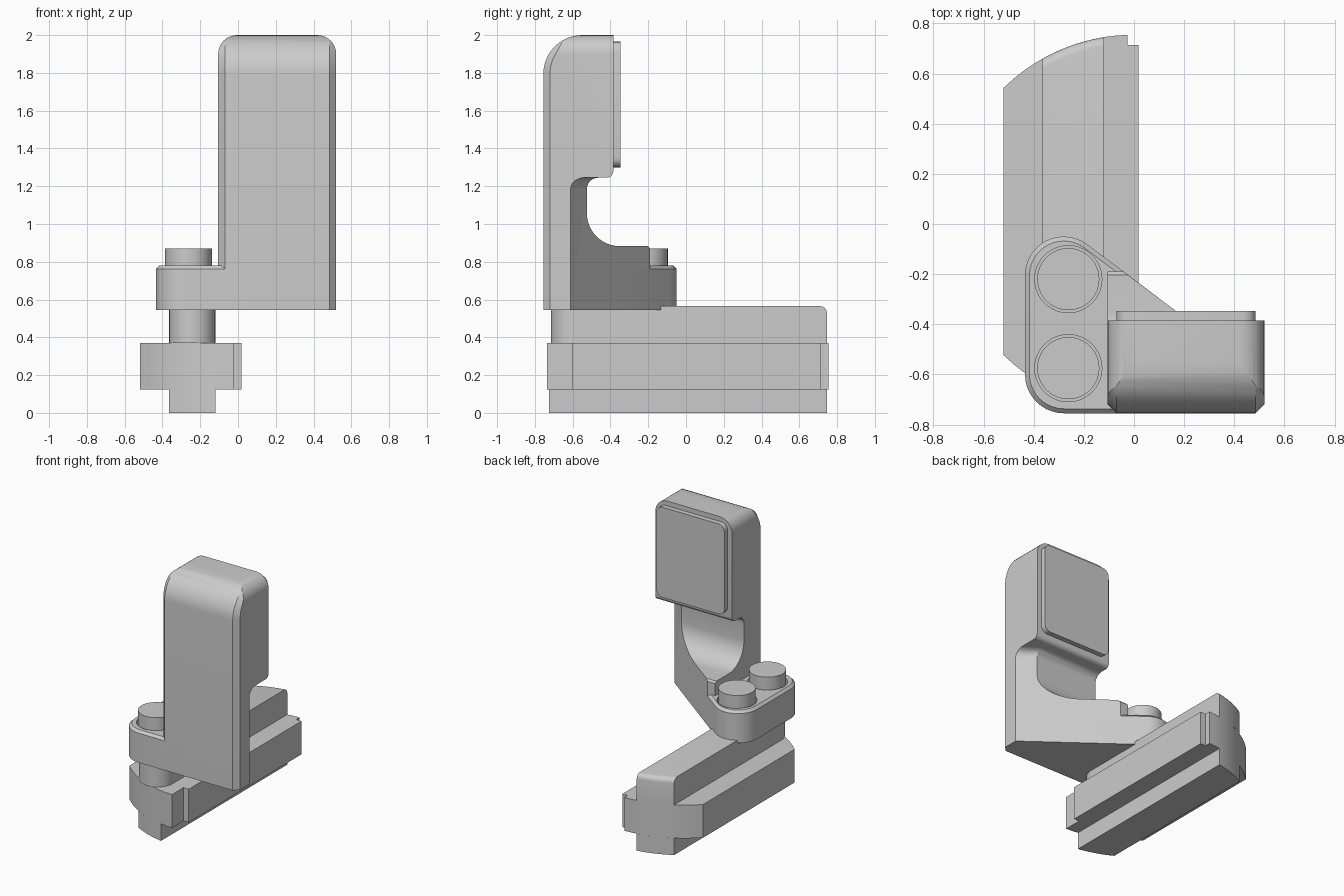
import bpy, bmesh
from math import sin, cos, radians, sqrt, atan2
from mathutils import Vector

if "Cube" in bpy.data.objects:
    bpy.data.objects.remove(bpy.data.objects["Cube"])


def arc(cx, cy, r, a0, a1, n=10):
    return [(cx + r * cos(radians(a0 + (a1 - a0) * i / n)),
             cy + r * sin(radians(a0 + (a1 - a0) * i / n))) for i in range(n + 1)]


def loft(name, axis, sections, bevel=None, width=0.02, segs=1):
    """Join outlines of equal length, each given as (position on axis, points)."""
    bm = bmesh.new()
    place = {'x': lambda p, h: (h, p[0], p[1]),
             'y': lambda p, h: (p[0], h, p[1]),
             'z': lambda p, h: (p[0], p[1], h)}[axis]
    rings = [[bm.verts.new(place(p, h)) for p in pts] for h, pts in sections]
    n = len(rings[0])
    for a, b in zip(rings, rings[1:]):
        for i in range(n):
            j = (i + 1) % n
            bm.faces.new((a[i], a[j], b[j], b[i]))
    bm.faces.new(rings[0][::-1])
    bm.faces.new(rings[-1])
    bmesh.ops.recalc_face_normals(bm, faces=bm.faces[:])
    if bevel:
        edges = [e for e in bm.edges if all(bevel(v.co) for v in e.verts)]
        bmesh.ops.bevel(bm, geom=edges, offset=width, segments=segs,
                        profile=0.5, affect='EDGES')
    me = bpy.data.meshes.new(name)
    bm.to_mesh(me)
    bm.free()
    ob = bpy.data.objects.new(name, me)
    bpy.context.collection.objects.link(ob)
    return ob


def prism(name, axis, pts, lo, hi, **kw):
    return loft(name, axis, [(lo, pts), (hi, pts)], **kw)


def cut(ob, cutter):
    cutter.hide_render = True
    m = ob.modifiers.new('cut', 'BOOLEAN')
    m.operation, m.solver, m.object = 'DIFFERENCE', 'EXACT', cutter
    bpy.context.view_layer.objects.active = ob
    bpy.ops.object.modifier_apply(modifier=m.name)
    bpy.data.objects.remove(cutter, do_unlink=True)


def end_curve(x0, x1, side, n=12):
    """Rail end: part of a large circle."""
    return [(x, 0.01 + side * sqrt(0.745 ** 2 - x * x))
            for x in (x0 + (x1 - x0) * i / n for i in range(n + 1))]


# sliding rail: wide flange with a narrow web below and above
WL, WR = -0.365, -0.12
flange = (end_curve(-0.52, -0.025, -1) + [(-0.025, -0.6), (0.018, -0.6), (0.018, 0.715),
          (-0.025, 0.715)] + end_curve(-0.025, -0.52, 1))
prism('rail_flange', 'z', flange, 0.125, 0.37)
prism('rail_lower_web', 'z', end_curve(WL, WR, -1) + end_curve(WR, WL, 1), 0, 0.125)
prism('rail_upper_web', 'z', arc(-0.2425, -0.5925, 0.1225, 180, 360, 16) + end_curve(WR, WL, 1),
      0.37, 0.565, bevel=lambda c: c.y > 0.6 and c.z > 0.5, width=0.035, segs=4)

# bolt plate with a slanted back edge
plan = (arc(-0.28, -0.6, 0.155, 180, 270) + [(0.1, -0.755), (0.1, -0.296)]
        + arc(-0.28, -0.205, 0.155, 53.13, 180, 14))
plate = prism('bolt_plate', 'z', plan, 0.545, 0.78, bevel=lambda c: c.z > 0.7, width=0.018)

# two bolts, each in a shallow counterbore
for i, y in enumerate((-0.575, -0.22)):
    cut(plate, prism('bore', 'z', arc(-0.262, y, 0.134, 0, 350, 35), 0.74, 0.9))
    prism('bolt_%d' % (i + 1), 'z', arc(-0.262, y, 0.124, 0, 350, 35), 0.7, 0.87)


# upright jaw: side profile, with its front edges chamfered by d
def jaw_side(d):
    return ([(-0.755 + d, 0.545), (-0.19, 0.545), (-0.19, 0.87), (-0.203, 0.883)]
            + arc(-0.35, 1.058, 0.175, 270, 180, 12)
            + arc(-0.465, 1.185, 0.06, 180, 90, 6)
            + arc(-0.42, 1.28, 0.035, 270, 360, 5)
            + [(-0.385, 2.0)]
            + arc(-0.55 + d, 1.795, 0.205, 90, 180, 12))


JL, JR = -0.105, 0.52
jaw = loft('upright_jaw', 'x', [(JL, jaw_side(0.035)), (JL + 0.035, jaw_side(0)),
                                (JR - 0.035, jaw_side(0)), (JR, jaw_side(0.035))])

# slanted relief below the jaw head, in line with the plate edge
c = -0.177
relief = prism('relief', 'x', [(c, 0.4)] + arc(c + 0.06, 1.186, 0.06, 180, 90, 6)
               + [(c + 1, 1.246), (c + 1, 0.4)], -1.5, 1.5)
relief.rotation_euler.z = -atan2(0.6, 0.8)
cut(jaw, relief)

# rounded top corners of the jaw
for x, s in ((JL, 1), (JR, -1)):
    pts = [(x + s * (0.1 + px), pz) for px, pz in arc(0, 1.9, 0.1, 180, 90, 8)]
    pts += [(x + s * 0.1, 2.1), (x - s * 0.1, 2.1), (x - s * 0.1, 1.9)]
    cut(jaw, prism('corner', 'y', pts, -1, 0))

# grip pad on the jaw head
pad = (arc(-0.02, 1.35, 0.05, 180, 270, 5) + arc(0.435, 1.35, 0.05, 270, 360, 5)
       + arc(0.435, 1.915, 0.05, 0, 90, 5) + arc(-0.02, 1.915, 0.05, 90, 180, 5))
prism('grip_pad', 'y', pad, -0.4, -0.348)

# smooth the curves, keep the edges crisp
bpy.ops.object.select_all(action='SELECT')
bpy.ops.object.shade_smooth_by_angle(angle=radians(25))
